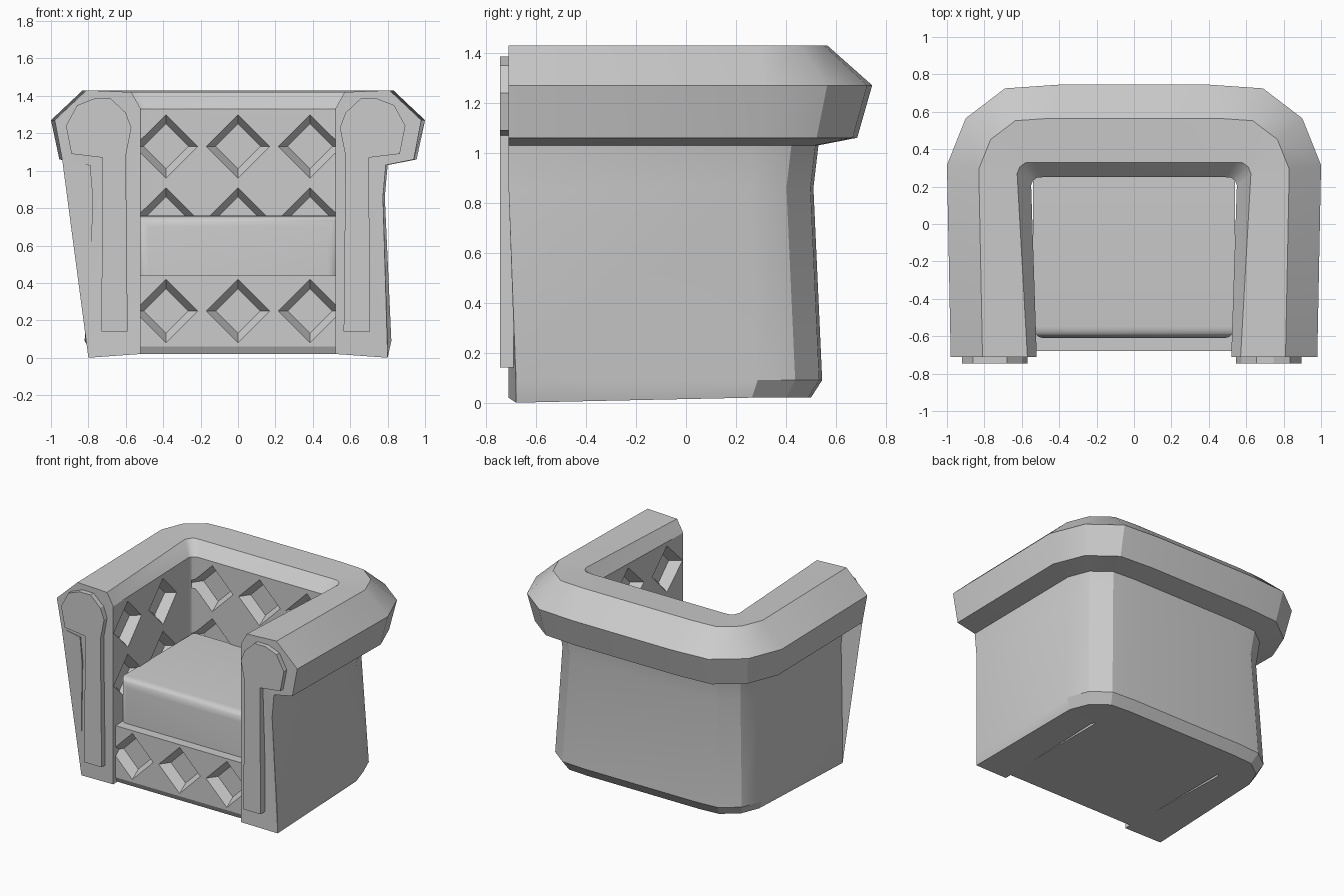
import bpy, bmesh, math
from mathutils import Matrix, Vector

if "Cube" in bpy.data.objects:
    bpy.data.objects.remove(bpy.data.objects["Cube"])


def make(name, bm, smooth=None):
    bmesh.ops.recalc_face_normals(bm, faces=bm.faces[:])
    me = bpy.data.meshes.new(name)
    bm.to_mesh(me)
    bm.free()
    ob = bpy.data.objects.new(name, me)
    bpy.context.collection.objects.link(ob)
    if smooth:
        shade(ob, smooth)
    return ob


def activate(ob):
    bpy.ops.object.select_all(action='DESELECT')
    ob.select_set(True)
    bpy.context.view_layer.objects.active = ob


def shade(ob, degrees):
    activate(ob)
    bpy.ops.object.shade_smooth_by_angle(angle=math.radians(degrees))


def prism(name, outline, offset):
    """Closed outline extruded along a vector."""
    bm = bmesh.new()
    face = bm.faces.new([bm.verts.new(p) for p in outline])
    ext = bmesh.ops.extrude_face_region(bm, geom=[face])
    moved = [v for v in ext['geom'] if isinstance(v, bmesh.types.BMVert)]
    bmesh.ops.translate(bm, verts=moved, vec=offset)
    if face.is_valid and not any(len(e.link_faces) == 2 for e in face.edges):
        bm.faces.remove(face)
    return make(name, bm)


def cut_diamonds(ob, spots):
    """Cut tapered diamond recesses; each spot is (position, rotation)."""
    bm = bmesh.new()
    for pos, rot in spots:
        m = Matrix.Translation(pos) @ rot @ Matrix.Translation((0, 0, -0.025))
        bmesh.ops.create_cone(bm, cap_ends=True, segments=4, radius1=0.12,
                              radius2=0.184, depth=0.09, matrix=m)
    cutter = make("tuft_cutter", bm)
    cutter.hide_render = True
    mod = ob.modifiers.new("tufts", 'BOOLEAN')
    mod.operation = 'DIFFERENCE'
    mod.solver = 'EXACT'
    mod.use_self = True
    mod.object = cutter
    activate(ob)
    bpy.ops.object.modifier_apply(modifier=mod.name)
    bpy.data.objects.remove(cutter)


# U-shaped arms and back: section levels (z, front x, rear x, back y, corner, front y)
levels = [
    (0.02, 0.78, 0.78, 0.50, 0.55, -0.68),
    (0.09, 0.80, 0.82, 0.545, 0.6, -0.68),
    (0.86, 0.775, 0.785, 0.51, 0.6, -0.71),
    (1.03, 0.79, 0.80, 0.53, 0.6, -0.71),
    (1.06, 0.94, 0.955, 0.685, 0.9, -0.71),
    (1.27, 0.98, 1.00, 0.745, 1.0, -0.71),
    (1.43, 0.81, 0.83, 0.565, 0.63, -0.71),
    (1.42, 0.57, 0.625, 0.33, 0.14, -0.71),
    (1.33, 0.52, 0.55, 0.25, 0.1, -0.71),
    (0.02, 0.52, 0.55, 0.25, 0.1, -0.71),
]
corner = [(0, -0.43), (-0.10, -0.18), (-0.31, -0.02), (-0.60, 0)]
bm = bmesh.new()
rows = []
for i, (z, xf, xw, yb, r, yf) in enumerate(levels):
    half = [(xf, yf)] + [(xw + r * dx, yb + r * dy) for dx, dy in corner]
    loop = half + [(-x, y) for x, y in reversed(half)]
    rows.append([bm.verts.new((x, y, z)) for x, y in loop])
for v in (rows[0][0], rows[0][-1]):      # front feet corners touch the floor
    v.co.z = 0.0
    v.co.x = math.copysign(0.80, v.co.x)
n = len(levels)
for a in range(n):
    b = (a + 1) % n
    for k in range(len(rows[0]) - 1):
        bm.faces.new((rows[a][k], rows[a][k + 1], rows[b][k + 1], rows[b][k]))
caps = [bm.faces.new([row[k] for row in rows]) for k in (0, -1)]
bmesh.ops.triangulate(bm, faces=caps)
shell = make("arms_and_back", bm)

facing_front = Matrix.Rotation(math.pi / 2, 4, 'X')
columns = (-0.385, 0, 0.385)
spots = []
for z in (1.13, 0.74):
    spots += [(Vector((x, 0.25, z)), facing_front) for x in columns]
    for s in (-1, 1):
        turn = Matrix.Rotation(-s * math.pi / 2, 4, 'Y')
        spots += [(Vector((s * x, y, z)), turn) for x, y in ((0.526, -0.53), (0.54, -0.10))]
cut_diamonds(shell, spots)
shade(shell, 25)

# Tufted base under the seat
side = [(-0.66, 0.02), (-0.68, 0.06), (-0.68, 0.44), (0.27, 0.44), (0.27, 0.02)]
base = prism("seat_base", [(-0.53, y, z) for y, z in side], (1.06, 0, 0))
cut_diamonds(base, [(Vector((x, -0.68, 0.25)), facing_front) for x in columns])

# Seat cushion with rounded edges
bm = bmesh.new()
bmesh.ops.create_cube(bm, size=1, matrix=Matrix.Translation((0, -0.175, 0.59))
                      @ Matrix.Diagonal((1.08, 0.87, 0.34, 1)))
edges = [e for e in bm.edges
         if all(v.co.y < -0.5 for v in e.verts) and not all(v.co.z < 0.5 for v in e.verts)]
bmesh.ops.bevel(bm, geom=edges, offset=0.06, segments=5, profile=0.5, affect='EDGES')
make("seat_cushion", bm, 40)

# Scroll-shaped panels on the arm fronts
scroll = [(0.59, 0.14), (0.60, 1.08), (0.57, 1.23), (0.60, 1.31), (0.68, 1.385),
          (0.77, 1.385), (0.86, 1.35), (0.92, 1.24), (0.89, 1.09), (0.725, 1.07),
          (0.73, 0.14)]
for name, s in (("left_arm_panel", -1), ("right_arm_panel", 1)):
    shift = -0.025 if s > 0 else 0
    prism(name, [(s * x + shift, -0.745, z) for x, z in scroll], (0, 0.065, 0))
